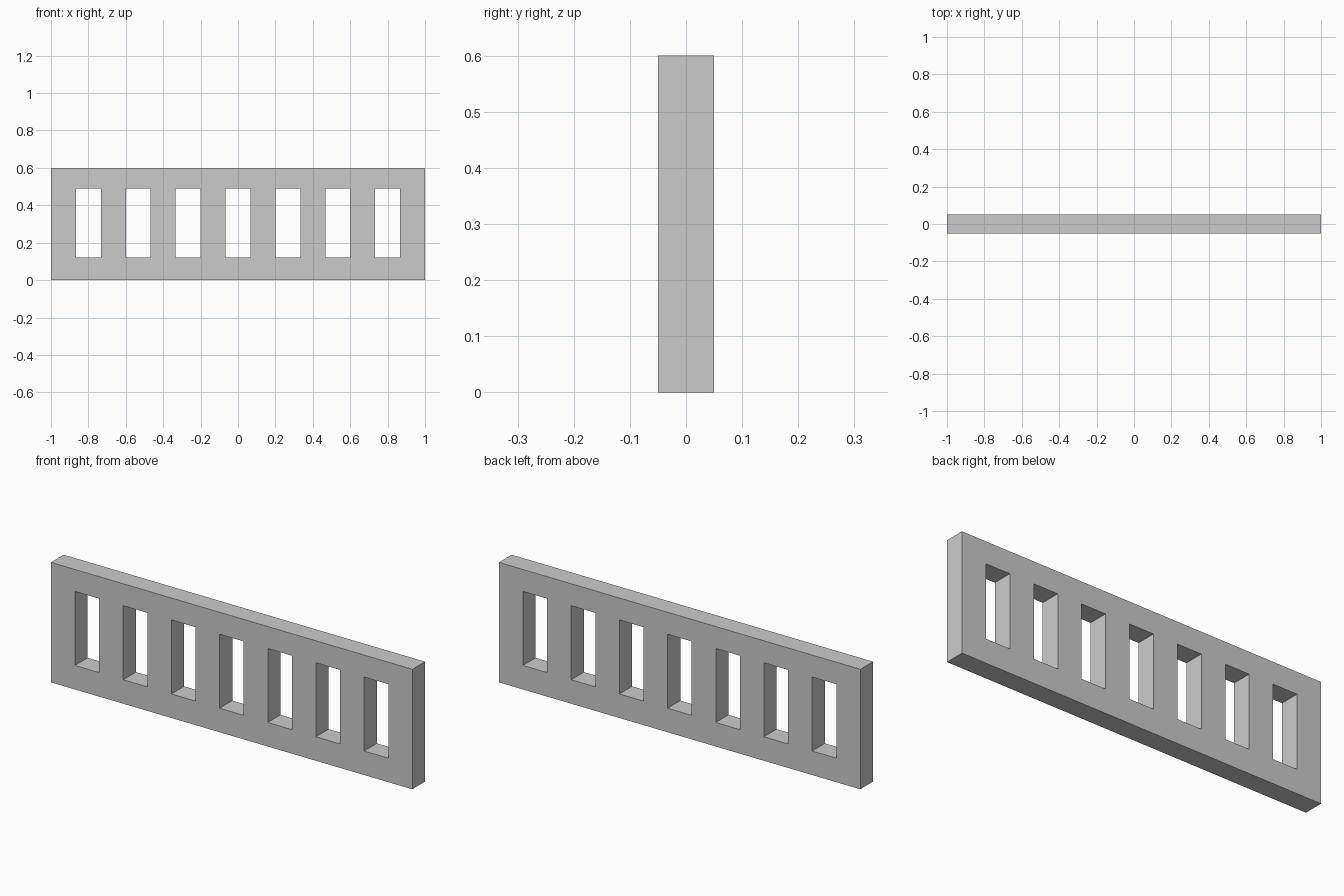
import bpy, bmesh

if "Cube" in bpy.data.objects:
    bpy.data.objects.remove(bpy.data.objects["Cube"])

HOLES = 7
DEPTH = 0.1
COLS = 2 * HOLES + 1            # posts and openings share one width
xs = [-1 + 2 * i / COLS for i in range(COLS + 1)]
zs = [0, 0.12, 0.49, 0.6]       # bottom rail, openings, top rail

# Front face as a grid, leaving out every second cell of the middle row
bm = bmesh.new()
grid = [[bm.verts.new((x, -DEPTH / 2, z)) for z in zs] for x in xs]
for i in range(COLS):
    for j in range(3):
        if j == 1 and i % 2 == 1:
            continue
        bm.faces.new((grid[i][j], grid[i + 1][j], grid[i + 1][j + 1], grid[i][j + 1]))

# Extrude to the back to give the panel its thickness
front = bm.faces[:]
back = bmesh.ops.extrude_face_region(bm, geom=front, use_keep_orig=True)["geom"]
bmesh.ops.translate(bm, vec=(0, DEPTH, 0),
                    verts=[g for g in back if isinstance(g, bmesh.types.BMVert)])
bmesh.ops.recalc_face_normals(bm, faces=bm.faces[:])

mesh = bpy.data.meshes.new("slotted_panel")
bm.to_mesh(mesh)
bm.free()
panel = bpy.data.objects.new("slotted_panel", mesh)
bpy.context.collection.objects.link(panel)
